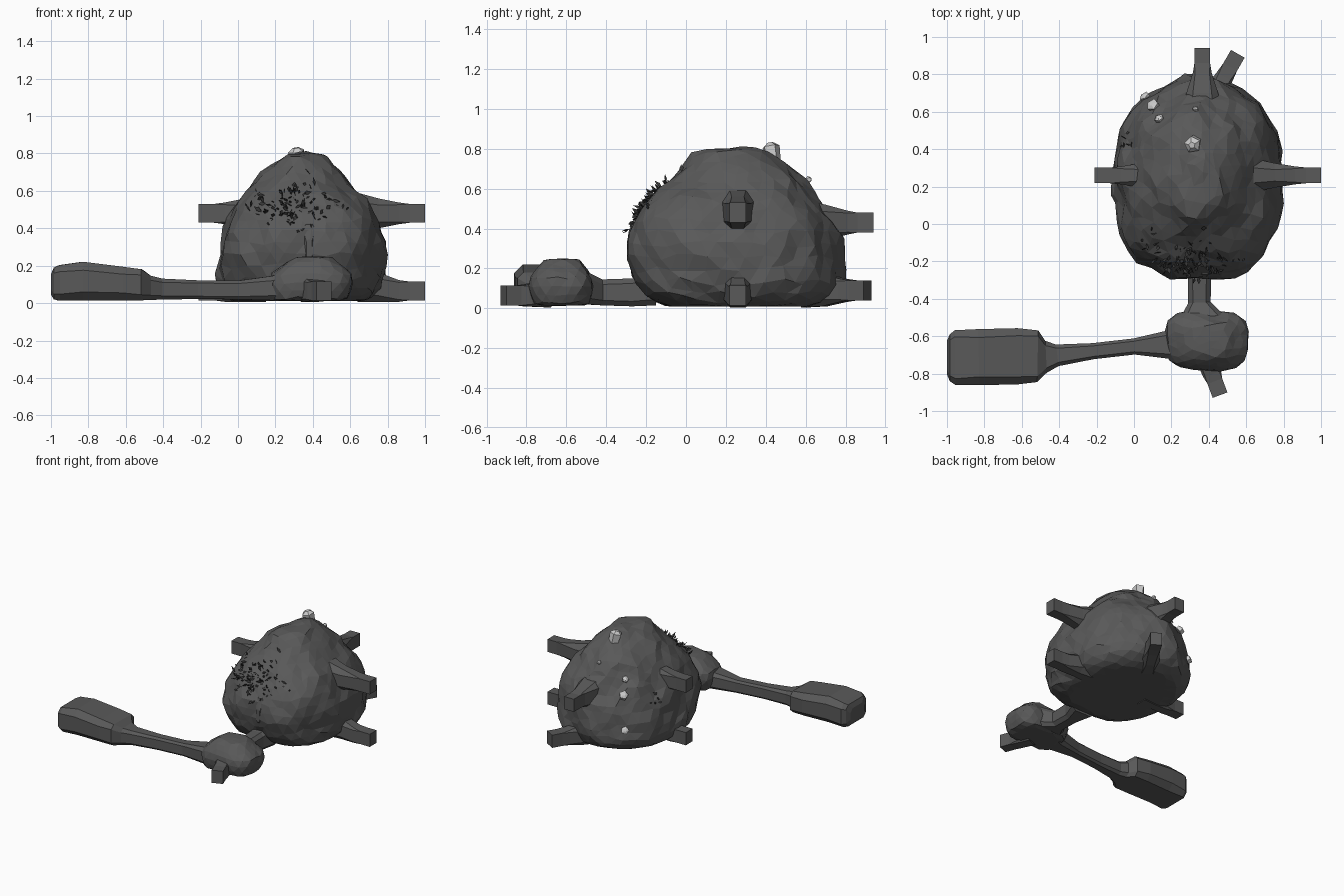
import bpy, bmesh, math, random
from mathutils import Vector, noise
from mathutils.bvhtree import BVHTree

if "Cube" in bpy.data.objects:
    bpy.data.objects.remove(bpy.data.objects["Cube"])

random.seed(4)


def material(name, v):
    m = bpy.data.materials.new(name)
    m.diffuse_color = (v, v, v, 1)
    m.use_nodes = True
    m.node_tree.nodes["Principled BSDF"].inputs["Base Color"].default_value = m.diffuse_color
    return m


STONE, CRYSTAL, DARK = material("stone", .1), material("pale_crystal", .65), material("dark_leaf", .04)


def finish(name, bm, mat):
    me = bpy.data.meshes.new(name)
    bm.normal_update()
    bm.to_mesh(me)
    me.materials.append(mat)
    ob = bpy.data.objects.new(name, me)
    bpy.context.collection.objects.link(ob)
    return ob


def boulder(rings, subdiv, power, skew, rough):
    """Icosphere wrapped onto a stack of (z, x0, x1, y0, y1) rings; skew makes the front squarer."""
    dist = [0]
    for a, b in zip(rings, rings[1:]):
        dr = ((b[2] - b[1] + b[4] - b[3]) - (a[2] - a[1] + a[4] - a[3])) / 4
        dist.append(dist[-1] + math.hypot(dr, b[0] - a[0]))
    bm = bmesh.new()
    bmesh.ops.create_icosphere(bm, subdivisions=subdiv, radius=1)
    low = rings[0][0]
    for v in bm.verts:
        d = (v.co.normalized() + .035 * Vector([random.uniform(-1, 1) for _ in range(3)])).normalized()
        s = (1 - math.acos(max(-1, min(1, d.z))) / math.pi) * dist[-1]
        i = 0
        while i < len(rings) - 2 and s > dist[i + 1]:
            i += 1
        t = (s - dist[i]) / (dist[i + 1] - dist[i])
        z, x0, x1, y0, y1 = (a + (b - a) * t for a, b in zip(rings[i], rings[i + 1]))
        a = math.atan2(d.y, d.x)
        c, w = math.cos(a), math.sin(a)
        e = power - skew * w
        k = (abs(c) ** e + abs(w) ** e) ** (-1 / e)
        p = Vector(((x0 + x1) / 2 + (x1 - x0) / 2 * c * k, (y0 + y1) / 2 + (y1 - y0) / 2 * w * k, z))
        n = noise.noise(p * 5) + .7 * noise.noise(p * 10)
        v.co = p + Vector((c, w, .3)) * n * rough * min(1, (z - low) * 15)
        v.co.z = max(low, v.co.z)
    bmesh.ops.recalc_face_normals(bm, faces=bm.faces[:])
    return bm


def loft(name, stations, mat=STONE):
    """Chamfered bar through (x, y, z, half width, half height, chamfer)."""
    bm = bmesh.new()
    loops = []
    for i, (x, y, z, w, h, c) in enumerate(stations):
        a, b = stations[max(i - 1, 0)], stations[min(i + 1, len(stations) - 1)]
        side = Vector((a[1] - b[1], b[0] - a[0], 0)).normalized()
        pts = [(w, c - h), (w, h - c), (w - c, h), (c - w, h), (-w, h - c), (-w, c - h), (c - w, -h), (w - c, -h)]
        loops.append([bm.verts.new(Vector((x, y, z + v)) + side * u) for u, v in pts])
    for A, B in zip(loops, loops[1:]):
        for i in range(8):
            j = (i + 1) % 8
            bm.faces.new((A[i], A[j], B[j], B[i]))
    bm.faces.new(loops[0])
    bm.faces.new(loops[-1])
    bmesh.ops.remove_doubles(bm, verts=bm.verts[:], dist=1e-4)
    bmesh.ops.recalc_face_normals(bm, faces=bm.faces[:])
    return finish(name, bm, mat)


# Main mound
mound = boulder([
    (.01, .33, .33, .25, .25), (.01, -.03, .68, -.1, .66), (.05, -.09, .75, -.2, .75),
    (.13, -.105, .785, -.265, .795), (.28, -.1, .79, -.285, .78), (.4, -.07, .77, -.28, .75),
    (.5, -.02, .73, -.225, .7), (.6, .06, .64, -.13, .62), (.7, .15, .56, -.03, .54),
    (.79, .25, .46, .06, .4), (.815, .36, .36, .28, .28)], 4, 2.45, .4, .035)
tree = BVHTree.FromBMesh(mound)
finish("mound", mound, STONE)

# Small front boulder joining the arm and the neck
finish("front_boulder", boulder([
    (.015, .39, .39, -.63, -.63), (.015, .19, .58, -.76, -.49), (.09, .165, .61, -.785, -.46),
    (.16, .185, .6, -.77, -.475), (.245, .3, .5, -.71, -.53), (.25, .4, .4, -.62, -.62)], 3, 3.6, 0, .012), STONE)

# Neck, ridge on the mound face, and long arm with its block end
loft("neck", [(.35, -.15, .1, .1, .085, .03), (.35, -.27, .08, .062, .07, .025),
              (.35, -.42, .08, .06, .065, .025), (.36, -.5, .1, .12, .08, .03)])
loft("face_ridge", [(.38, -.2, .31, .06, .15, .04), (.38, -.27, .32, .035, .1, .02), (.38, -.295, .29, .015, .05, .01)])
loft("arm", [(.3, -.64, .1, .12, .08, .03), (.18, -.645, .08, .075, .065, .025), (0, -.655, .07, .043, .05, .015),
             (-.22, -.68, .072, .043, .05, .015), (-.41, -.702, .075, .058, .056, .02),
             (-.47, -.71, .082, .085, .065, .025), (-.515, -.707, .098, .138, .083, .03),
             (-.62, -.707, .105, .15, .09, .04), (-.83, -.712, .118, .15, .103, .045),
             (-.955, -.715, .108, .147, .095, .035), (-.985, -.715, .105, .125, .085, .03),
             (-1, -.715, .1, .09, .055, .03)])


# Square-ended connecting stubs with flared roots
def stub(name, tip, direction, profile):
    t, d = Vector(tip), Vector(direction).normalized()
    st = []
    for f, w, h, c in profile + [(.08, .042, .05, 0), (0, .042, .05, 0)]:
        p = t - d * f
        st.append((p.x, p.y, max(p.z, h + .005), w, h, c))
    loft(name, st)


FLARE = [(.36, .09, .11, .05), (.25, .066, .08, .035), (.14, .048, .058, .012)]
WIDE = [(.45, .13, .13, .06), (.24, .085, .09, .035), (.13, .05, .06, .012)]
SHORT = [(.24, .06, .07, .02), (.12, .05, .055, .01)]
for side, sx in (("left", -1), ("right", 1)):
    x = .395 + sx * .605
    stub(side + "_upper_stub", (x, .26, .48), (sx, 0, 0), FLARE)
    stub(side + "_lower_stub", (x, .26, .065), (sx, 0, 0), FLARE)
stub("back_upper_stub", (.365, .94, .43), (0, 1, 0), WIDE)
stub("back_lower_stub", (.555, .91, .09), (.5, .87, 0), FLARE)
stub("front_stub", (.46, -.915, .065), (.35, -.94, 0), SHORT)


# Pale crystals growing from the mound
def crystal(i, aim, r, length, lean):
    centre = Vector((.33, .28, .3))
    way = (Vector(aim) - centre).normalized()
    p, n, _, _ = tree.ray_cast(centre + way * 2, -way)
    q = (n + Vector(lean)).normalized().to_track_quat('Z', 'Y')
    bm = bmesh.new()
    prev = None
    for z, k in ((-.05, .8), (length * .7, 1), (length, .4)):
        ring = [bm.verts.new(p + q @ Vector((r * k * math.cos(a), r * k * math.sin(a), z)))
                for a in (j * math.tau / 5 for j in range(5))]
        if prev:
            for j in range(5):
                bm.faces.new((prev[j], prev[(j + 1) % 5], ring[(j + 1) % 5], ring[j]))
        prev = ring
    bm.faces.new(prev)
    finish(f"crystal_{i}", bm, CRYSTAL)


for i, c in enumerate([((.32, .43, .76), .046, .065, (-.1, -.75, .9)), ((.13, .57, .55), .026, .025, (0, .3, .5)),
                       ((.1, .64, .45), .034, .03, (0, 0, .8)), ((.33, .57, .6), .016, .02, (0, 0, .2)),
                       ((.06, .68, .2), .03, .025, (0, 0, .5))]):
    crystal(i, *c)

# Small dark leaves in clusters over the front slope, a few on the left flank
leaves = bmesh.new()
clusters = [(.15, .5, .06), (.33, .57, .06), (.38, .52, .1), (.28, .49, .05)]
for i in range(124):
    if i < 118:
        cx, cz, sp = clusters[i % 4]
        origin = Vector((random.gauss(cx, sp), -2, random.gauss(cz, .045)))
        way = Vector((0, 1, 0))
    else:
        origin = Vector((-3, random.gauss(.44, .02), random.gauss(.4, .04)))
        way = Vector((1, 0, 0))
    p, n, _, _ = tree.ray_cast(origin, way)
    if p is None:
        continue
    d = (n + Vector([random.uniform(-.9, .9) for _ in range(3)])).normalized()
    s = d.cross(Vector([random.uniform(-1, 1) for _ in range(3)])).normalized() * random.uniform(.007, .012)
    size = random.uniform(.02, .055)
    pts = (p, p + d * size * .5 + s, p + d * size, p + d * size * .5 - s)
    leaves.faces.new([leaves.verts.new(v) for v in pts])
finish("slope_leaves", leaves, DARK)
